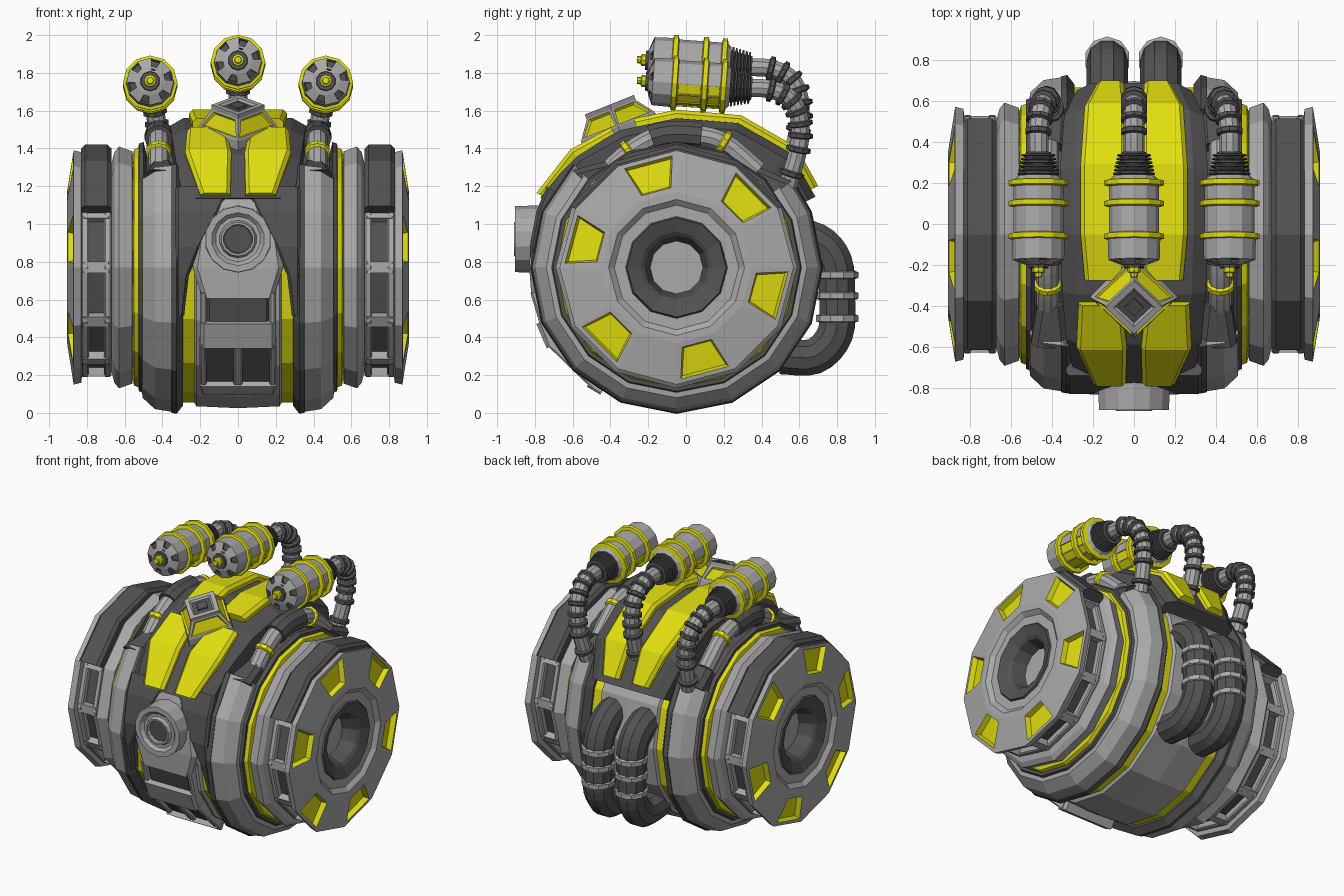
import bpy, bmesh, math
from mathutils import Vector

if "Cube" in bpy.data.objects:
    bpy.data.objects.remove(bpy.data.objects["Cube"])

def material(name, c):
    m = bpy.data.materials.new(name)
    m.diffuse_color = (*c, 1)
    m.use_nodes = True
    m.node_tree.nodes["Principled BSDF"].inputs["Base Color"].default_value = m.diffuse_color
    return m

GREY = material("grey", (.40, .40, .40))
DARK = material("dark", (.085, .085, .085))
YEL = material("yellow", (.76, .73, .005))
CY, CZ = -.05, .77          # barrel and wheel axle

def loft(name, rings, mat, caps=True):
    """Skin closed cross-sections into a flat-shaded object."""
    bm = bmesh.new()
    vs = [[bm.verts.new(p) for p in r] for r in rings]
    n = len(vs[0])
    for a, b in zip(vs, vs[1:]):
        for i in range(n):
            j = (i + 1) % n
            bm.faces.new((a[i], a[j], b[j], b[i]))
    if caps:
        bm.faces.new(vs[0])
        bm.faces.new(vs[-1])
    bmesh.ops.recalc_face_normals(bm, faces=bm.faces)
    me = bpy.data.meshes.new(name)
    bm.to_mesh(me)
    bm.free()
    me.materials.append(mat)
    ob = bpy.data.objects.new(name, me)
    bpy.context.collection.objects.link(ob)
    return ob

def turn(name, o, axis, prof, n, mat, caps=True):
    """Revolve (distance, radius) pairs around an axis; one vertex points up."""
    o, ax = Vector(o), Vector(axis).normalized()
    q = Vector((0, 0, 1)) if abs(ax.z) < .9 else Vector((0, 1, 0))
    u = (q - ax * q.dot(ax)).normalized()
    v = ax.cross(u)
    ang = [2 * math.pi * i / n for i in range(n)]
    return loft(name, [[o + ax * d + (u * math.cos(t) + v * math.sin(t)) * r for t in ang]
                       for d, r in prof], mat, caps)

def polar(a, x, r):
    a = math.radians(a)
    return Vector((x, CY + r * math.cos(a), CZ + r * math.sin(a)))

def panel(name, stations, mat, t=.08, b=.02, s=1):
    """Plate over the barrel: stations are (angle, x0, x1, radius)."""
    return loft(name, [[polar(a, s * x, h) for x, h in
                ((x0, r - t), (x0, r - b), (x0 + b, r), (x1 - b, r), (x1, r - b), (x1, r - t))]
                for a, x0, x1, r in stations], mat)

def windows(ob, test, inset, depth, mat):
    """Sink coloured windows into the faces that pass the test."""
    ob.data.materials.append(mat)
    k = len(ob.data.materials) - 1
    bm = bmesh.new()
    bm.from_mesh(ob.data)
    fs = [f for f in bm.faces if test(f.calc_center_median())]
    bmesh.ops.inset_individual(bm, faces=fs, thickness=inset)
    res = bmesh.ops.inset_individual(bm, faces=fs, thickness=inset * .4, depth=-depth)
    for f in fs + res['faces']:
        f.material_index = k
    bm.to_mesh(ob.data)
    bm.free()

def smooth(pts, k=6):
    """Catmull-Rom path through the points."""
    p = [Vector(q) for q in pts]
    p = [2 * p[0] - p[1]] + p + [2 * p[-1] - p[-2]]
    out = []
    for a, b, c, d in zip(p, p[1:], p[2:], p[3:]):
        for i in range(k):
            t = i / k
            out.append(.5 * (2 * b + (c - a) * t + (2 * a - 5 * b + 4 * c - d) * t * t
                             + (3 * b - a - 3 * c + d) * t ** 3))
    return out + [p[-2]]

def tube(name, path, r, n, mat):
    X = Vector((1, 0, 0))
    rings = []
    for i, p in enumerate(path):
        t = (path[min(i + 1, len(path) - 1)] - path[max(i - 1, 0)]).normalized()
        u = (X - t * X.dot(t)).normalized()
        v = t.cross(u)
        rings.append([p + (u * math.cos(j * 2 * math.pi / n) + v * math.sin(j * 2 * math.pi / n)) * r
                      for j in range(n)])
    return loft(name, rings, mat)

def cuff(name, o, axis, r, w, n, mat):
    return turn(name, o, axis, [(-w, r * .75), (-w * .6, r), (w * .6, r), (w, r * .75)], n, mat)

# barrel body
C = (0, CY, CZ)
turn("core", C, (1, 0, 0), [(-.56, .58), (-.34, .645), (.34, .645), (.56, .58)], 16, DARK)
turn("belly_stripe", C, (1, 0, 0), [(-.31, .715), (.31, .715)], 16, YEL)
turn("belly", C, (1, 0, 0), [(-.24, .70), (-.22, .735), (0, .745), (.22, .735), (.24, .70)], 16, GREY)

for s in (1, -1):
    # armour hoops, open over the shoulder, with dark end plates
    arc = [135 + 22.5 * i for i in range(12)] + [398]
    for nm, sec, m in (("hoop_trim", [(.29, .62), (.29, .73), (.325, .775), (.355, .768), (.355, .62)], DARK),
                       ("hoop", [(.345, .6), (.345, .765), (.44, .75), (.505, .69), (.515, .6)], GREY)):
        loft(nm, [[polar(a, s * x, r) for x, r in sec] for a in arc], m)
    panel("hoop_front_end", [(122, .34, .47, .67), (137, .32, .50, .755)], DARK, .1, .03, s)
    panel("hoop_back_end", [(50, .33, .47, .69), (37, .32, .50, .76)], DARK, .1, .03, s)
    turn("dark_ring", C, (s, 0, 0), [(.48, .58), (.50, .665), (.525, .655), (.53, .58)], 16, DARK)
    turn("yellow_ring", C, (s, 0, 0), [(.515, .58), (.525, .635), (.55, .625), (.56, .58)], 16, YEL)

    # wheel with sunken yellow windows
    w = turn("wheel", C, (s, 0, 0), [(.54, .5), (.56, .615), (.63, .64), (.655, .61), (.675, .53), (.82, .53),
             (.83, .61), (.87, .62), (.905, .40), (.905, .36), (.88, .33), (.88, .27), (.755, .27)], 12, GREY)
    def is_window(c):
        y, z = c.y - CY, c.z - CZ
        a = math.degrees(math.atan2(z, y)) % 60
        return .88 < abs(c.x) < .9 and .45 < math.hypot(y, z) < .55 and abs(a - 45) < 5
    windows(w, is_window, .037, .035, YEL)
    turn("hub", C, (s, 0, 0), [(.86, .275), (.89, .262), (.865, .19), (.85, .17), (.757, .14)], 12, DARK, False)
    turn("tread_groove", C, (s, 0, 0), [(.67, .538), (.83, .538)], 12, DARK, False)
    panel("tread_guard", [(a, .67, .83, .65) for a in range(30, 151, 30)], DARK, .14, .02, s)
    for x in (.67, .79):
        panel("tread_rail", [(a, x, x + .04, .58) for a in range(150, 391, 30)], GREY, .06, .008, s)
    for a in range(150, 391, 30):
        panel("tread_bar", [(a - 3, .68, .82, .577), (a + 3, .68, .82, .577)], GREY, .06, .005, s)

    # shoulder pipe
    p = smooth([(s * .42, -.44, 1.25), (s * .42, -.3, 1.38), (s * .42, -.14, 1.465), (s * .42, .04, 1.47),
                (s * .42, .2, 1.43), (s * .42, .38, 1.28)], 4)
    tube("shoulder_pipe", p, .055, 10, GREY)
    tube("shoulder_sleeve", p[7:14], .075, 10, DARK)
    for i in (4, 16):
        cuff("shoulder_cuff", p[i], p[i + 1] - p[i - 1], .068, .022, 10, YEL)

    # yellow roof plates and dark brow beside the face
    panel("roof_plate", [(30, .05, .18, .865), (45, .04, .24, .90), (67, .04, .26, .875),
                         (90, .04, .26, .835), (106, .04, .24, .82)], YEL, .08, .02, s)
    panel("brow_plate", [(115, .06, .27, .82), (132, .035, .28, .84), (152, .04, .20, .84)], YEL, .08, .02, s)
    panel("brow_frame", [(148, .04, .33, .81), (158, .10, .33, .80), (172, .20, .33, .785),
                         (183, .26, .33, .765), (200, .285, .33, .755)], DARK, .12, .015, s)

    # rear pipes
    x = s * .13
    p = smooth([(x, .5, .30), (x, .68, .30), (x, .79, .42), (x, .80, .62), (x, .785, .80), (x, .69, .91), (x, .5, .95)], 4)
    tube("rear_pipe", p, .1, 10, DARK)
    for z in (.50, .62, .73):
        cuff("rear_pipe_ring", (x, .80, z), (0, 0, 1), .112, .026, 10, GREY)

# dark roof spine
loft("roof_spine", [[polar(a, x, h) for x, h in ((-w, .62), (-w, r - .04), (-w + .07, r), (w - .07, r), (w, r - .04), (w, .62))]
     for a, w, r in ((153, .29, .81), (132, .33, .80), (112, .35, .785), (90, .36, .79),
                     (67, .36, .83), (45, .34, .855), (27, .28, .825))], DARK)

# roof diamond lamp
D, N = Vector((0, -.36, 1.515)), Vector((0, -.37, .93))
d = turn("roof_diamond", D, N, [(-.08, .22), (0, .21), (.11, .13)], 4, GREY)
windows(d, lambda c: .03 < N.dot(c - D) < .08, .025, .012, YEL)
turn("diamond_frame", D, N, [(.1, .14), (.125, .14), (.125, .10), (.11, .08)], 4, GREY)
turn("diamond_lens", D, N, [(.1, .085), (.114, .085)], 4, DARK)
turn("diamond_core", D, N, [(.1, .05), (.125, .045)], 4, DARK)

# face: plate, eye, slot, grille
panel("face_plate", [(152, -.08, .08, .80), (158, -.16, .16, .79), (170, -.22, .22, .785), (180, -.24, .24, .78),
                     (192, -.19, .19, .785)], GREY, .1, .025)
E = (0, 0, .92)
turn("eye_boss", E, (0, -1, 0), [(.7, .18), (.905, .175), (.905, .14), (.885, .12), (.885, .10), (.91, .09), (.91, .078),
                                 (.87, .075)], 14, GREY)
turn("eye_lens", E, (0, -1, 0), [(.85, .073), (.885, .073)], 14, DARK)
panel("mouth_slot", [(190, -.17, .17, .765), (203, -.17, .17, .765)], DARK)
for s in (1, -1):
    panel("mouth_side", [(190, .165, .2, .785), (203, .165, .2, .785)], GREY, .08, .01, s)
    panel("grille_side", [(211, .17, .205, .80), (236, .165, .20, .785)], GREY, .08, .008, s)
panel("chin", [(202, -.2, .2, .80), (212, -.2, .2, .81)], GREY)
panel("grille_back", [(211, -.19, .19, .765), (235, -.19, .19, .76)], DARK)
panel("grille_bar", [(211, -.025, .025, .80), (236, -.025, .025, .785)], GREY, .08, .008)
panel("grille_sill", [(233, -.2, .2, .79), (239, -.19, .19, .785)], GREY, .08, .008)

# three roof guns with hoses
A = Vector((0, 1, -.07)).normalized()
for gx, gz in ((0, 1.852), (.465, 1.742), (-.465, 1.742)):
    O = Vector((gx, 0, gz))
    b = turn("gun_body", O, A, [(-.2, .055), (-.195, .075), (-.175, .125), (-.075, .128), (-.045, .122), (.085, .122),
             (.115, .122), (.185, .122), (.215, .12), (.235, .10)], 12, GREY)
    windows(b, lambda c: -.05 < c.y < .19 and (c.y < .04 or c.y > .13) and c.z < gz - c.y * .07 - .02, .006, .006, YEL)
    windows(b, lambda c: -.193 < c.y < -.175 and math.degrees(math.atan2(c.x - gx, c.z - gz)) % 60 < 30, .009, .012, DARK)
    for y in (-.06, .10, .20):
        cuff("gun_ring", O + A * y, A, .145, .02, 12, YEL)
    turn("gun_collar", O, A, [(-.19, .055), (-.215, .05), (-.215, .035)], 10, DARK)
    turn("gun_tip", O, A, [(-.2, .032), (-.235, .032), (-.24, .02), (-.26, .018)], 8, YEL)
    turn("bellows_core", O, A, [(.22, .085), (.35, .06)], 12, DARK)
    for i in range(6):
        cuff("gun_bellows", O + A * (.245 + i * .018), A, .102 - i * .004, .007, 12, DARK)
    k = gx / .465
    low = 1.2 if gx else 1.3
    top = gz - .03
    p = smooth([O + A * .3, (gx, .45, top), (k * .45, .56, top - .06), (k * .43, .605, top - .18),
                (k * .42, .595, (top + low) / 2 - .06), (k * .40, .54, low)], 6)
    tube("gun_hose", p, .05, 10, GREY)
    for i in (6, 9, 12, 15, 18, 21, 24, 28):
        cuff("hose_ring", p[i], p[i + 1] - p[i - 1], .066, .017, 10, DARK)
